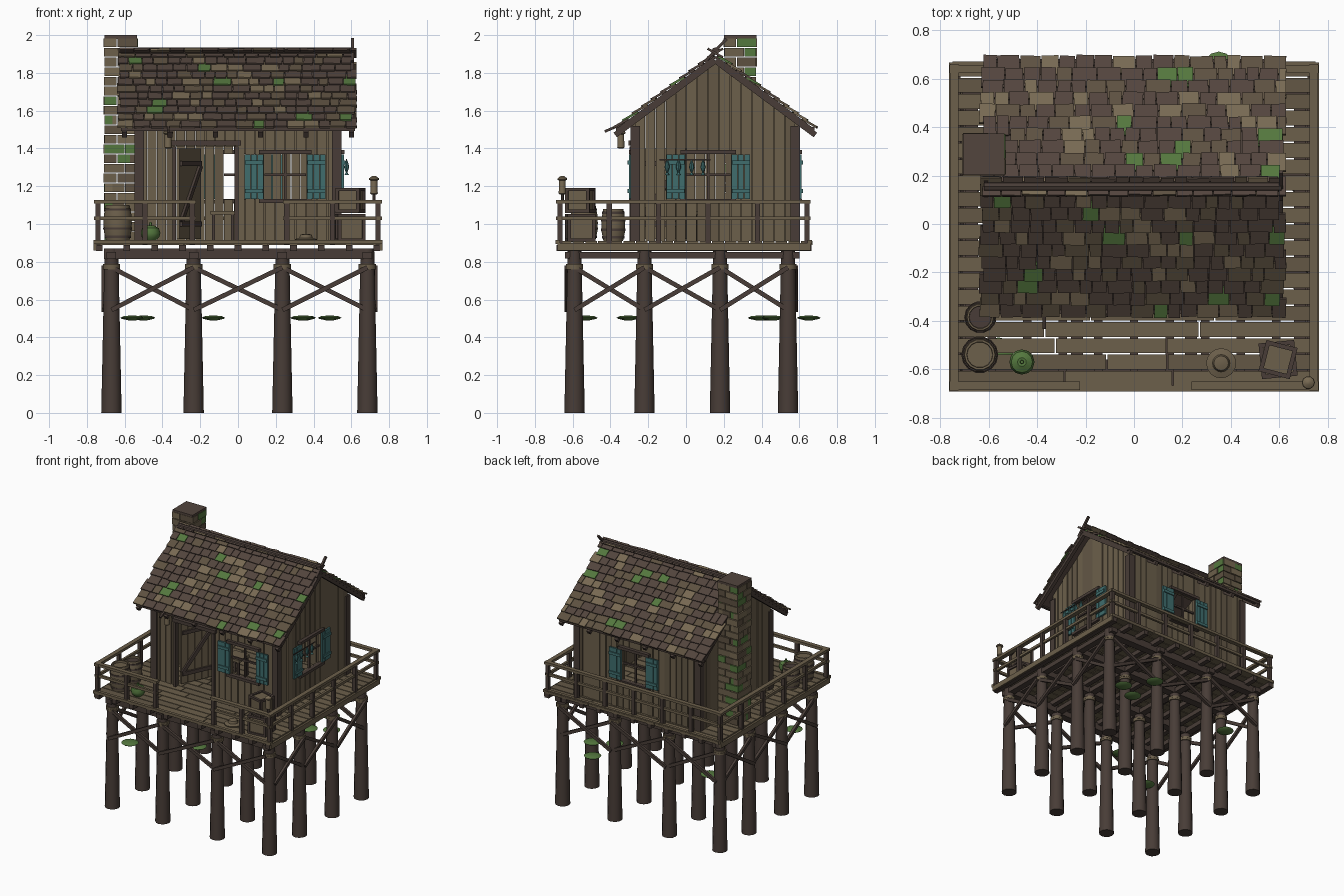
import bpy, bmesh, math, random
from mathutils import Vector, Matrix

if "Cube" in bpy.data.objects:
    bpy.data.objects.remove(bpy.data.objects["Cube"])

random.seed(7)
COLORS = [("dark_wood", (.065, .046, .038)), ("plank_wood", (.150, .115, .070)),
          ("shingle_brown", (.085, .059, .047)), ("shingle_tan", (.185, .142, .085)),
          ("shingle_mid", (.110, .082, .052)), ("moss_green", (.088, .185, .048)),
          ("teal_paint", (.050, .155, .155)), ("plank_aged", (.125, .096, .060))]
DARK, PLANK, BROWN, TAN, MID, MOSS, TEAL, AGED = range(8)
MATS = []
for n, c in COLORS:
    m = bpy.data.materials.new(n)
    m.diffuse_color = (*c, 1)
    m.use_nodes = True
    m.node_tree.nodes["Principled BSDF"].inputs["Base Color"].default_value = m.diffuse_color
    MATS.append(m)
parts = {}


def paint(name, verts, mat):
    for f in {f for v in verts for f in v.link_faces}:
        f.material_index = mat
    return verts


def bm_of(name):
    return parts.setdefault(name, bmesh.new())


def box(name, c, s, mat, rot=None):
    M = Matrix.Translation(c) @ (rot.to_4x4() if rot else Matrix()) @ Matrix.Diagonal((*s, 1))
    return paint(name, bmesh.ops.create_cube(bm_of(name), size=1, matrix=M)["verts"], mat)


def beam(name, a, b, w, h, mat):
    a, b = Vector(a), Vector(b)
    d = b - a
    return box(name, (a + b) / 2, (d.length, w, h), mat, d.to_track_quat('X', 'Z').to_matrix())


def pole(name, a, b, r1, r2, mat, seg=10):
    a, b = Vector(a), Vector(b)
    d = b - a
    M = Matrix.Translation((a + b) / 2) @ d.to_track_quat('Z', 'Y').to_matrix().to_4x4()
    paint(name, bmesh.ops.create_cone(bm_of(name), cap_ends=True, segments=seg, radius1=r1,
                                      radius2=r2, depth=d.length, matrix=M)["verts"], mat)


def lathe(name, c, prof, mat, seg=16):
    bm = bm_of(name)
    rings = [[bm.verts.new((c[0] + r * math.cos(2 * math.pi * i / seg),
                            c[1] + r * math.sin(2 * math.pi * i / seg), c[2] + z))
              for i in range(seg)] for r, z in prof]
    for p, q in zip(rings, rings[1:]):
        for i in range(seg):
            j = (i + 1) % seg
            bm.faces.new((p[i], p[j], q[j], q[i]))
    bm.faces.new(rings[0][::-1])
    bm.faces.new(rings[-1])
    paint(name, [v for r in rings for v in r], mat)


# Stilts with rope lashings
PX, PY = (-.67, -.235, .235, .685), (-.59, -.22, .18, .54)
for x in PX:
    for y in PY:
        pole("stilts", (x, y, 0), (x, y, .87), .054, .036, DARK, 12)
        for z in (.765, .78):
            pole("lashings", (x, y, z - .007), (x, y, z + .007), .046, .046, PLANK, 12)


# Cross braces around the outside rows
def brace(p, q, off):
    for za, zb, o in ((.77, .545, 0), (.545, .77, .022)):
        e = Vector(off) * (1 + o * 20)
        beam("cross_braces", Vector((*p, za)) + e, Vector((*q, zb)) + e, .02, .024, DARK)


for i in range(3):
    for y, s in ((PY[0], -1), (PY[3], 1)):
        brace((PX[i], y), (PX[i + 1], y), (0, s * .03, 0))
    for x, s in ((PX[0], -1), (PX[3], 1)):
        brace((x, PY[i]), (x, PY[i + 1]), (s * .03, 0, 0))

# Beams, joists and deck planks
for y in PY:
    box("deck_beams", (0, y, .842), (1.42, .06, .056), DARK)
for x in PX:
    box("deck_beams", (x, -.02, .835), (.05, 1.24, .036), DARK)
for i in range(11):
    box("joists", (-.735 + i * .147, -.01, .873), (.035, 1.35, .034), DARK)
for i in range(20):
    y = -.637 + i * .0672
    cuts = [-.752, random.uniform(-.4, -.05), random.uniform(.1, .5), .752]
    for a, b in zip(cuts, cuts[1:]):
        box("deck_planks", ((a + b) / 2, y, .9), (b - a - .005, .061, .02),
            random.choice((PLANK, PLANK, AGED)))
for y in (-.68, .655):
    box("deck_trim", (0, y, .905), (1.53, .024, .022), PLANK)
for x in (-.755, .755):
    box("deck_trim", (x, -.01, .88), (.018, 1.34, .04), PLANK)


# Railings
def railing(a, b, n):
    a, b = Vector((*a, 0)), Vector((*b, 0))
    for i in range(n + 1):
        p = a.lerp(b, i / n)
        box("rail_posts", p + Vector((0, 0, 1.01)), (.027, .027, .235), DARK)
    e = (b - a).normalized() * .02
    for z, w in ((1.118, .034), (1.03, .018)):
        beam("rails", a - e + Vector((0, 0, z)), b + e + Vector((0, 0, z)), w, .02, PLANK)


railing((-.742, -.668), (-.242, -.668), 2)
railing((.258, -.668), (.742, -.668), 2)
railing((-.742, .64), (.742, .64), 6)
for x in (-.742, .742):
    railing((x, -.668), (x, .64), 5)

# House walls: each wall maps (along, height, outward) to space
YC, SL = .155, .743
WALLS = {"front": lambda u, z, d: (u, -.28 - d, z), "back": lambda u, z, d: (u, .59 + d, z),
         "right": lambda u, z, d: (.54 + d, u, z), "left": lambda u, z, d: (-.54 - d, u, z)}


def wbox(name, wall, u, z, d, su, sz, sd, mat):
    s = (su, sd, sz) if wall in ("front", "back") else (sd, su, sz)
    return box(name, WALLS[wall](u, z, d), s, mat)


def wall(w, a, b, n, holes):
    marks = sorted({a, b} | {e for h in holes for e in h[:2]})
    for m0, m1 in zip(marks, marks[1:]):
        k = max(1, round((m1 - m0) * n / (b - a)))
        for i in range(k):
            p = (m1 - m0) / k
            u = m0 + (i + .5) * p
            spans = [(.91, 1.6)]
            for h in holes:
                if h[0] < u < h[1]:
                    spans = [(.91, h[2]), (h[3], 1.6)]
            mat, d = random.choice((PLANK, PLANK, AGED)), random.uniform(-.016, -.006)
            for z0, z1 in spans:
                if z1 - z0 < .02:
                    continue
                vs = wbox(w + "_wall", w, u, (z0 + z1) / 2, d, p - .004, z1 - z0, .02, mat)
                for v in vs:  # plank tops follow the roof
                    if v.co.z > 1.59:
                        v.co.z = 1.872 - SL * abs(v.co.y - YC)


def window(w, a, b, z0=1.13, z1=1.37):
    m, zc = (a + b) / 2, (z0 + z1) / 2
    for z in (z0 - .008, z1 + .012):
        wbox("window_frames", w, m, z, .008, b - a + .06, .022, .03, DARK)
    wbox("window_frames", w, m, zc, -.01, .012, z1 - z0, .014, DARK)
    wbox("window_frames", w, m, zc + .01, -.01, b - a, .014, .014, DARK)
    for c in (a - .055, b + .055):  # shutters
        for i in (-1, 0, 1):
            wbox("shutters", w, c + i * .034, zc, .014, .031, .235, .014, TEAL)
        for z in (zc - .075, zc + .075):
            wbox("shutters", w, c, z, .024, .095, .022, .01, TEAL)


wall("front", -.53, .53, 20, [(-.33, -.015, .91, 1.41), (.14, .36, 1.13, 1.37)])
wall("back", -.53, .53, 20, [(-.075, .13, 1.13, 1.37)])
wall("right", -.27, .58, 16, [(.0, .235, 1.13, 1.37)])
wall("left", -.27, .58, 16, [])
window("front", .14, .36)
window("back", -.075, .13)
window("right", .0, .235)
for x in (-.522, .522):
    for y in (-.268, .578):
        box("corner_posts", (x, y, 1.215), (.05, .05, .61), DARK)

# Door frame and open door leaf
wbox("door_frame", "front", -.17, 1.428, .008, .37, .026, .035, DARK)
for u in (-.338, -.008):
    wbox("door_frame", "front", u, 1.16, .004, .02, .5, .03, DARK)
for i in range(5):
    a, d = Vector((-.318, -.25, 1.16)), Vector((.42, .9, 0))
    beam("door_leaf", a + d * i * .056, a + d * (i * .056 + .052), .016, .48, PLANK)
for z0, z1 in ((1.0, 1.0), (1.32, 1.32), (1.01, 1.31)):
    beam("door_leaf", (-.3, -.255, z0), (-.197, -.03, z1), .014, .028, DARK)
box("stool", (-.08, .1, 1.06), (.13, .13, .02), PLANK)
for x in (-.13, -.03):
    for y in (.05, .15):
        box("stool", (x, y, .98), (.016, .016, .14), DARK)

# Fish drying on a line beside the window
beam("drying_line", (.575, -.14, 1.34), (.575, .13, 1.34), .006, .006, DARK)
for y in (-.1, -.04, .03, .09):
    lathe("drying_fish", (.575, y, 1.26),
          [(.012, 0), (.004, .012), (.014, .04), (.01, .06), (.003, .078)], TEAL, 8)

# Roof boards, rafters and eave beams
ang = math.atan(SL)
for s in (-1, 1):
    beam("roof_boards", (0, YC, 1.887), (0, YC + s * .52, 1.887 - SL * .52), 1, 1, BROWN)
    bm = bm_of("roof_boards")
    bm.verts.ensure_lookup_table()
    new = bm.verts[-8:]
    R = Matrix.Rotation(-s * ang, 3, 'X')
    bmesh.ops.delete(bm, geom=new, context='VERTS')
    box("roof_boards", (0, YC + s * .26, 1.885 - SL * .26), (1.23, .65, .014), DARK, R)
    for x in (-.6, -.36, -.12, .12, .36, .6):
        box("rafters", (x, YC + s * .265, 1.865 - SL * .265), (.026, .66, .03), DARK, R)
    box("eave_beams", (0, YC + s * .515, 1.503), (1.24, .022, .022), DARK)
    # Shingles in staggered courses
    for r in range(11):
        t = .53 - r * .05
        x = -.635 + random.uniform(-.012, .012)
        while x < .6:
            w = min(random.uniform(.05, .105), .63 - x)
            y = YC + s * (t - .03)
            z = 1.905 - SL * (t - .03)
            if w > .02 and not (s > 0 and x + w / 2 < -.53 and .21 < y < .37):
                mat = random.choices((BROWN, MID, TAN, MOSS), (60, 17, 16, 6))[0]
                tilt = Matrix.Rotation(-s * (ang - .12), 3, 'X')
                tilt = tilt @ Matrix.Rotation(random.uniform(-.04, .04), 3, 'Z')
                box("shingles", (x + w / 2, y, z), (w - .004, .086 + random.uniform(-.006, .008), .012),
                    mat, tilt)
            x += w

# Ridge pole and crossed gable sticks
pole("ridge_pole", (-.62, YC, 1.915), (.61, YC, 1.915), .02, .02, DARK, 8)
beam("gable_sticks", (.607, .1, 1.86), (.607, .215, 1.98), .016, .016, DARK)
beam("gable_sticks", (-.612, .1, 1.86), (-.612, .18, 1.925), .016, .016, DARK)
beam("gable_sticks", (-.37, -.43, 1.49), (-.37, -.3, 1.545), .014, .014, DARK)

# Chimney: pinwheel brick courses with a cap
CX, CY, HX, HY = -.62, .288, .088, .085
for i in range(21):
    z, o = .936 + i * .0512, i % 2
    for s in (-1, 1):
        for k in (-1, 1):
            j = random.uniform(-.004, .004)
            split = .02 if o else -.02
            for length, axis in ((HX, 0), (HY, 1)):
                lo, hi = (-length, split) if k < 0 else (split, length)
                c, w = (lo + hi) / 2, hi - lo - .004
                mat = random.choices((PLANK, TAN, MID, MOSS), (40, 18, 25, 17))[0]
                if axis == 0:
                    box("chimney_bricks", (CX + c, CY + s * (HY - .02) + j, z), (w, .04, .046), mat)
                else:
                    box("chimney_bricks", (CX + s * (HX - .02) + j, CY + c, z), (.04, w, .046), mat)
box("chimney_cap", (CX, CY, 1.99), (.172, .172, .02), BROWN)


# Barrels, crates and deck clutter
def barrel(x, y, r, h):
    prof = [(r * .82, 0), (r * .96, h * .25), (r, h * .5), (r * .96, h * .75), (r * .84, h),
            (r * .72, h), (r * .7, h - .015)]
    lathe("barrels", (x, y, .91), prof, PLANK, 14)
    for f, k in ((.12, .93), (.35, 1.02), (.65, 1.02), (.88, .95)):
        lathe("barrel_hoops", (x, y, .91 + f * h - .006), [(r * k, 0), (r * k, .012)], DARK, 14)


barrel(-.637, -.54, .075, .19)
barrel(-.635, -.385, .065, .17)
for z, s, a in ((.98, .14, .1), (1.125, .125, -.25)):
    R = Matrix.Rotation(a, 3, 'Z')
    c = Vector((.595, -.56, z))
    box("crates", c, (s - .012, s - .012, s - .01), PLANK, R)
    for i in (-1, 1):
        for k in (-1, 1):
            h = (s - .01) / 2
            box("crate_edges", c + R @ Vector((i * h, k * h, 0)), (.018, .018, s), DARK, R)
            box("crate_edges", c + R @ Vector((i * h, 0, k * h)), (.018, s, .018), DARK, R)
            box("crate_edges", c + R @ Vector((0, i * h, k * h)), (s, .018, .018), DARK, R)
lathe("green_gourd", (-.463, -.57, .91), [(.025, 0), (.046, .02), (.052, .042), (.044, .068),
                                          (.018, .082), (.008, .08), (.006, .1)], MOSS, 12)
lathe("straw_hat", (.36, -.575, .91), [(.06, 0), (.062, .008), (.036, .016), (.03, .034), (.012, .038)], PLANK)
LAMP = [(.013, 0), (.02, .006), (.018, .075), (.027, .08), (.025, .088), (.008, .1)]
lathe("lanterns", (.72, -.655, 1.155), LAMP, TAN, 10)
pole("lantern_hook", (.72, -.655, 1.12), (.72, -.655, 1.16), .008, .008, DARK, 6)
lathe("lanterns", (-.37, -.345, 1.4), LAMP, TAN, 10)
pole("lantern_hook", (-.37, -.345, 1.49), (-.37, -.345, 1.53), .003, .003, DARK, 6)

# Moss shelves among the stilts
for x, y in ((-.56, -.53), (-.5, .43), (-.13, -.305), (.35, .65), (.485, .46), (.34, .39)):
    lathe("moss_shelves", (x, y, .49), [(.02, 0), (.055, .008), (.062, .014), (.045, .022), (.015, .025)], MOSS, 12)

for name, bm in parts.items():
    bmesh.ops.recalc_face_normals(bm, faces=bm.faces[:])
    me = bpy.data.meshes.new(name)
    for m in MATS:
        me.materials.append(m)
    bm.to_mesh(me)
    bm.free()
    ob = bpy.data.objects.new(name, me)
    bpy.context.collection.objects.link(ob)
    ob.select_set(True)
    bpy.context.view_layer.objects.active = ob
bpy.ops.object.shade_smooth_by_angle(angle=math.radians(40))
